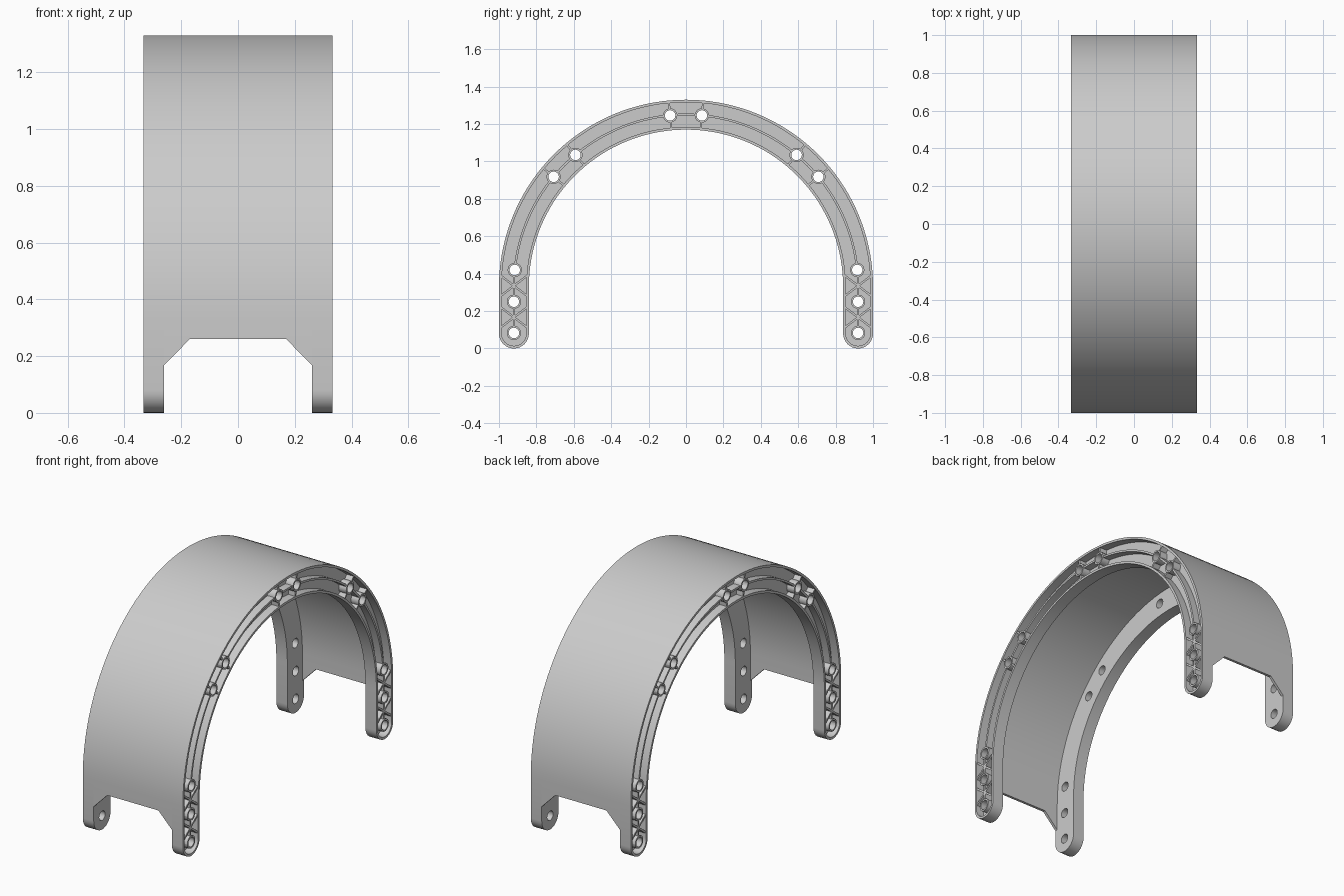
import bpy, bmesh, math
from math import sin, cos, pi, radians

if "Cube" in bpy.data.objects:
    bpy.data.objects.remove(bpy.data.objects["Cube"])

R, W, ZC, LEG = 0.92, 0.08, 0.33, 0.08      # centre-line radius, half width, arc centre, foot centre
XI, XO, XWEB = 0.26, 0.333, 0.283           # flange inner / outer face, pocket floor
RIM, SKIN = 0.014, 0.016
HOLE, BOSS = 0.028, 0.038

grey = bpy.data.materials.new("light grey plastic")
grey.diffuse_color = (0.6, 0.6, 0.6, 1)
grey.use_nodes = True
grey.node_tree.nodes["Principled BSDF"].inputs["Base Color"].default_value = grey.diffuse_color


def arc(cy, cz, r, a0, a1, n):
    return [(cy + r * cos(radians(a0 + (a1 - a0) * i / n)),
             cz + r * sin(radians(a0 + (a1 - a0) * i / n))) for i in range(n + 1)]


def outline(d):
    """Closed arch-with-feet outline in (y, z), inset by d."""
    r = W - d
    return (arc(0, ZC, R + r, 0, 180, 72) + arc(-R, LEG, r, 180, 360, 16)
            + arc(0, ZC, R - r, 180, 0, 72) + arc(R, LEG, r, 180, 360, 16))


def prism(bm, pts, x0, x1):
    """Extrude a (y, z) outline along x."""
    a = [bm.verts.new((x0, y, z)) for y, z in pts]
    b = [bm.verts.new((x1, y, z)) for y, z in pts]
    bm.faces.new(a[::-1])
    bm.faces.new(b)
    for i in range(len(a)):
        j = (i + 1) % len(a)
        bm.faces.new((a[i], a[j], b[j], b[i]))


def strip(bm, inner, outer, x0, x1):
    """Solid band between two matching (y, z) point rows."""
    rows = [[bm.verts.new((x, y, z)) for x, (y, z) in ((x0, p), (x1, p), (x1, q), (x0, q))]
            for p, q in zip(inner, outer)]
    for s, t in zip(rows, rows[1:]):
        for k in range(4):
            bm.faces.new((s[k], s[(k + 1) % 4], t[(k + 1) % 4], t[k]))
    bm.faces.new(rows[0])
    bm.faces.new(rows[-1][::-1])


def bar(bm, p, q, t=0.011):
    """Straight rib between two (y, z) points."""
    dy, dz = q[0] - p[0], q[1] - p[1]
    l = math.hypot(dy, dz)
    ny, nz = -dz / l * t / 2, dy / l * t / 2
    prism(bm, [(p[0] + ny, p[1] + nz), (p[0] - ny, p[1] - nz),
               (q[0] - ny, q[1] - nz), (q[0] + ny, q[1] + nz)], XWEB - 0.005, XO - 0.005)


def make(name, bm):
    bmesh.ops.recalc_face_normals(bm, faces=bm.faces)
    me = bpy.data.meshes.new(name)
    bm.to_mesh(me)
    bm.free()
    ob = bpy.data.objects.new(name, me)
    bpy.context.collection.objects.link(ob)
    me.materials.append(grey)
    return ob


def select(ob):
    bpy.ops.object.select_all(action='DESELECT')
    ob.select_set(True)
    bpy.context.view_layer.objects.active = ob


def finish(ob, axes=None):
    select(ob)
    bpy.ops.object.shade_smooth_by_angle(angle=radians(30))
    if axes:
        m = ob.modifiers.new("mirror", 'MIRROR')
        m.use_axis = axes


def cut(ob, cutter):
    select(ob)
    m = ob.modifiers.new("cut", 'BOOLEAN')
    m.operation, m.object, m.solver = 'DIFFERENCE', cutter, 'EXACT'
    bpy.ops.object.modifier_apply(modifier=m.name)
    bpy.data.objects.remove(cutter)


# Pin hole positions on the +y half
angles = [5.6, 39.7, 50.0, 84.7]
holes = [(R * cos(radians(a)), ZC + R * sin(radians(a))) for a in angles]
holes += [(R, 0.25), (R, 0.083)]

# Side flange: solid arch, pocketed from outside, drilled
bm = bmesh.new()
prism(bm, outline(0), XI, XO)
flange = make("side_flange", bm)
bm = bmesh.new()
prism(bm, outline(RIM), XWEB, XO + 0.05)
cut(flange, make("pocket_cutter", bm))
bm = bmesh.new()
for y, z in holes:
    for s in (1, -1):
        prism(bm, arc(s * y, z, HOLE, 0, 345, 23), XI - 0.05, XO + 0.05)
cut(flange, make("hole_cutter", bm))
finish(flange, (True, False, False))

# Pin bosses
bm = bmesh.new()
for y, z in holes:
    strip(bm, arc(y, z, HOLE, 0, 360, 24), arc(y, z, BOSS, 0, 360, 24), XWEB - 0.005, XO)
bmesh.ops.remove_doubles(bm, verts=bm.verts, dist=1e-5)
finish(make("pin_bosses", bm), (True, True, False))

# Ribs: curved centre rib, radial ribs at bosses, leg lattice
bm = bmesh.new()
gap = math.degrees((BOSS - 0.003) / R)
stops = angles + [90 + gap]
for a, b in zip(stops, stops[1:]):
    n = max(2, int((b - a) / 2.5))
    strip(bm, arc(0, ZC, R - 0.006, a + gap, b - gap, n),
          arc(0, ZC, R + 0.006, a + gap, b - gap, n), XWEB - 0.005, XO - 0.005)
for a in angles[1:]:
    c, s = cos(radians(a)), sin(radians(a))
    for r0, r1 in ((R - W + 0.008, R - BOSS + 0.003), (R + BOSS - 0.003, R + W - 0.008)):
        bar(bm, (r0 * c, ZC + r0 * s), (r1 * c, ZC + r1 * s))
for z0, z1 in ((0.083, 0.25), (0.25, 0.42)):
    zm = (z0 + z1) / 2
    bar(bm, (R, z0 + BOSS - 0.003), (R, z1 - BOSS + 0.003))
    for s in (1, -1):
        bar(bm, (R - W + 0.008, zm - s * 0.055), (R + W - 0.008, zm + s * 0.055))
finish(make("flange_ribs", bm), (True, True, False))

# Curved outer skin between the flanges
def skin_row(r):
    return [(r, 0.26)] + arc(0, ZC, r, 0, 180, 72) + [(-r, 0.26)]

bm = bmesh.new()
strip(bm, skin_row(R + W - SKIN), skin_row(R + W), -XI - 0.002, XI + 0.002)
finish(make("outer_skin", bm))

# Corner gussets below the skin
bm = bmesh.new()
tri = [(0.17, 0.26), (XI + 0.002, 0.26), (XI + 0.002, 0.166)]
a = [bm.verts.new((x, R + W - SKIN, z)) for x, z in tri]
b = [bm.verts.new((x, R + W, z)) for x, z in tri]
bm.faces.new(a)
bm.faces.new(b[::-1])
for i in range(3):
    j = (i + 1) % 3
    bm.faces.new((a[i], a[j], b[j], b[i]))
finish(make("corner_gussets", bm), (True, True, False))
